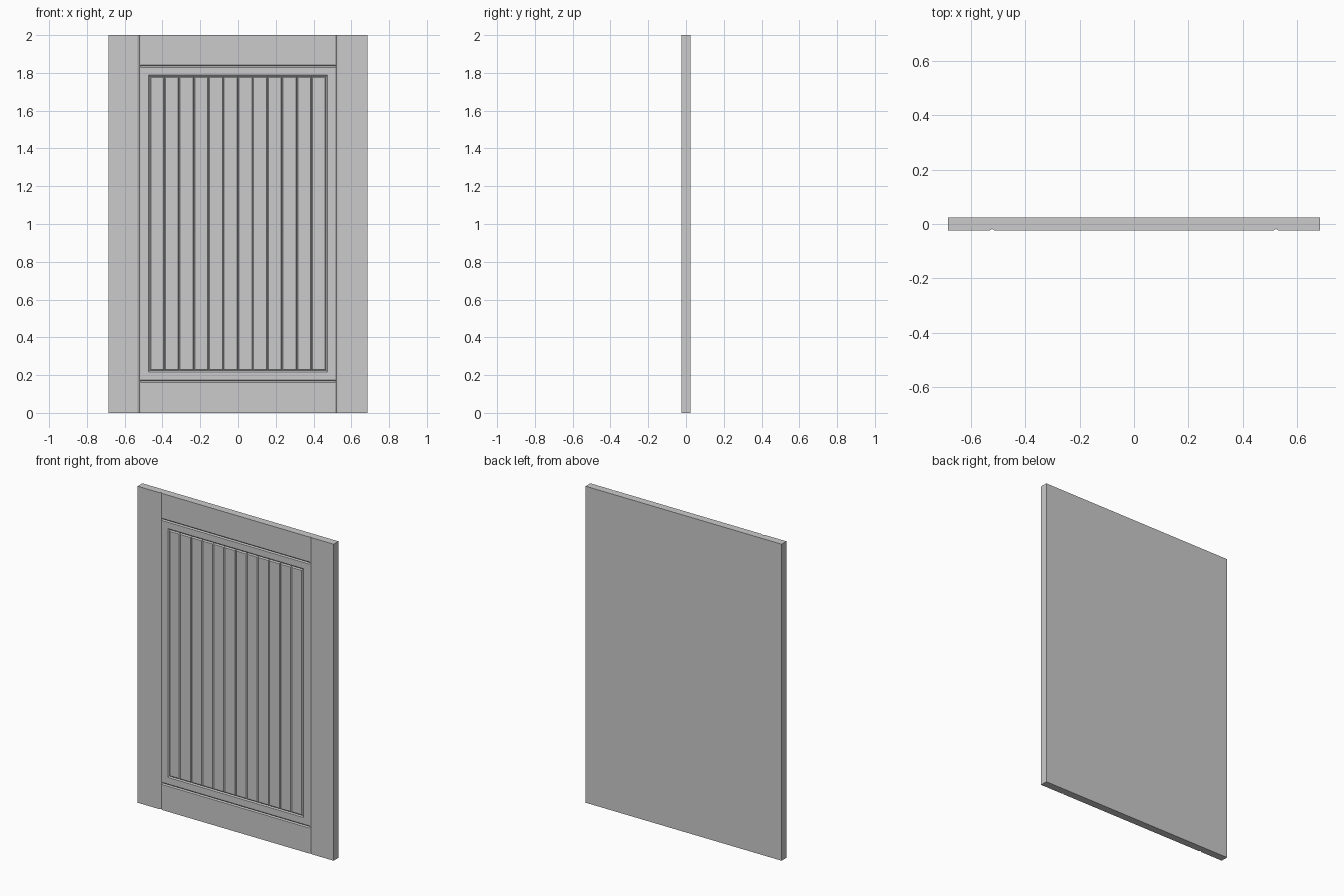
import bpy, bmesh

if "Cube" in bpy.data.objects:
    bpy.data.objects.remove(bpy.data.objects["Cube"])

W, H, T = 0.685, 2.0, 0.024        # half width, height, half thickness
D = 0.006                          # groove depth
C, Z0, Z1 = 0.522, 0.168, 1.836    # stile and rail groove centre lines
P, Q0, Q1 = 0.467, 0.224, 1.782    # planked field border
GS, GR, GF, GP = 0.009, 0.007, 0.007, 0.005   # groove half widths
FRONT, BASE = -T, -T + D
N = 12
plank_x = [-P + 2 * P * i / N for i in range(N + 1)]

bm = bmesh.new()


def loop(xs, zs):
    """Rectangle outline with break points along its sides."""
    return ([(x, zs[0]) for x in xs] + [(xs[-1], z) for z in zs[1:]] +
            [(x, zs[-1]) for x in xs[-2::-1]] + [(xs[0], z) for z in zs[-2:0:-1]])


def inset(pts, l, r, b, t):
    """Move the four sides of an outline inwards."""
    xs, zs = [p[0] for p in pts], [p[1] for p in pts]
    x0, x1, z0, z1 = min(xs), max(xs), min(zs), max(zs)
    return [(x + (l if x == x0 else -r if x == x1 else 0),
             z + (b if z == z0 else -t if z == z1 else 0)) for x, z in pts]


def verts(pts, y):
    return [bm.verts.new((x, y, z)) for x, z in pts]


def band(a, b):
    n = len(a)
    for i in range(n):
        j = (i + 1) % n
        bm.faces.new((a[i], a[j], b[j], b[i]))


def plate(xs, zs, l, r, b, t):
    """Raised field with a chamfer of given width on each side."""
    pts = loop(xs, zs)
    top = verts(inset(pts, l, r, b, t), FRONT)
    band(verts(pts, BASE), top)
    bm.faces.new(top)


# stiles
plate([-W, -C], [0, Z0, Z1, H], 0, GS, 0, 0)
plate([C, W], [0, Z0, Z1, H], GS, 0, 0, 0)

# bottom and top rails
plate([-C, C], [0, Z0], GS, GS, 0, GR)
plate([-C, C], [Z1, H], GS, GS, GR, 0)

# moulded frame around the planks
pts = loop([-C, C], [Z0, Z1])
outer = verts(inset(pts, GS, GS, GR, GR), FRONT)
band(verts(pts, BASE), outer)
pts = loop(plank_x, [Q0, Q1])
inner = verts(inset(pts, -GF, -GF, -GF, -GF), FRONT)
band(verts(pts, BASE), inner)
corners = [0, N, N + 1, 2 * N + 1, 2 * N + 2]
for i in range(4):
    side = [inner[k % len(inner)] for k in range(corners[i], corners[i + 1] + 1)]
    bm.faces.new([outer[i], outer[(i + 1) % 4]] + side[::-1])

# planks
for i in range(N):
    plate(plank_x[i:i + 2], [Q0, Q1], GF if i == 0 else GP,
          GF if i == N - 1 else GP, GF, GF)

# side walls and plain back
pts = loop([-W, -C, C, W], [0, Z0, Z1, H])
pts = [p for p in pts]
back = verts(pts, T)
band(verts(pts, BASE), back)
bm.faces.new(back)

# weld everything into one solid door
bmesh.ops.remove_doubles(bm, verts=bm.verts[:], dist=1e-5)
bmesh.ops.recalc_face_normals(bm, faces=bm.faces[:])
mesh = bpy.data.meshes.new("planked_door")
bm.to_mesh(mesh)
bm.free()
door = bpy.data.objects.new("planked_door", mesh)
bpy.context.collection.objects.link(door)
